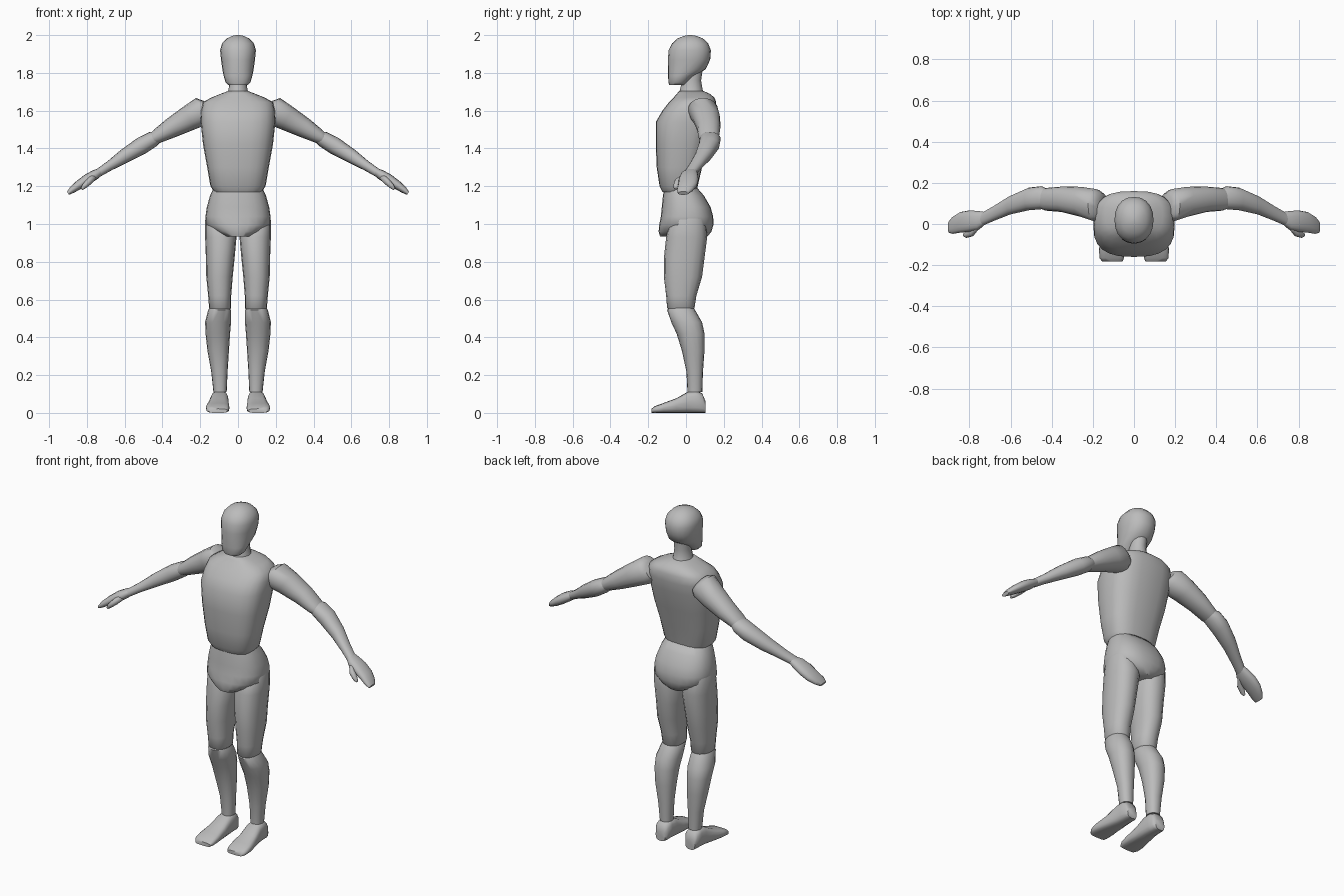
import bpy, bmesh, math
from mathutils import Vector

grey = bpy.data.materials.new("mannequin grey")
grey.diffuse_color = (0.5, 0.5, 0.5, 1)


def loft(name, rings, power=2.3, sides=16, mirror=False):
    """Skin closed sections. Each ring is (centre, half-axis u, half-axis v)."""
    bm = bmesh.new()
    loops = []
    for centre, u, v in rings:
        loop = []
        for i in range(sides):
            a = 2 * math.pi * i / sides
            c, s = math.cos(a), math.sin(a)
            p = centre + u * math.copysign(abs(c) ** (2 / power), c) \
                + v * math.copysign(abs(s) ** (2 / power), s)
            loop.append(bm.verts.new(p))
        loops.append(loop)
    for a, b in zip(loops, loops[1:]):
        for i in range(sides):
            j = (i + 1) % sides
            bm.faces.new((a[i], a[j], b[j], b[i]))
    bm.faces.new(loops[0])
    bm.faces.new(loops[-1])
    bmesh.ops.recalc_face_normals(bm, faces=bm.faces)
    mesh = bpy.data.meshes.new(name)
    bm.to_mesh(mesh)
    bm.free()
    mesh.materials.append(grey)
    ob = bpy.data.objects.new(name, mesh)
    bpy.context.collection.objects.link(ob)
    if mirror:
        ob.modifiers.new("Mirror", 'MIRROR').use_clip = False
    bpy.ops.object.select_all(action='DESELECT')
    ob.select_set(True)
    bpy.context.view_layer.objects.active = ob
    bpy.ops.object.shade_smooth_by_angle(angle=math.radians(50))
    return ob


def level(rows):
    """Horizontal sections from (z, x0, x1, y0, y1)."""
    return [(Vector(((a + b) / 2, (c + d) / 2, z)),
             Vector(((b - a) / 2, 0, 0)), Vector((0, (d - c) / 2, 0)))
            for z, a, b, c, d in rows]


def body(rows):
    """Horizontal sections centred on x from (z, half width, y0, y1)."""
    return level([(z, -w, w, c, d) for z, w, c, d in rows])


def upright(rows):
    """Sections facing forward from (y, x0, x1, top)."""
    return [(Vector(((a + b) / 2, y, t / 2)),
             Vector(((b - a) / 2, 0, 0)), Vector((0, 0, t / 2)))
            for y, a, b, t in rows]


def slanted(rows):
    """Sections square to the sloping arm from (x, y, z, thickness, depth)."""
    return [(Vector((x, y, z)), Vector((0.5, 0, 0.866)) * r, Vector((0, d, 0)))
            for x, y, z, r, d in rows]


# Head with flat face and overhanging jaw
loft("head", body([
    (1.735, .05, -.088, -.005), (1.75, .066, -.093, .01), (1.785, .076, -.095, .05),
    (1.82, .083, -.096, .105), (1.87, .09, -.096, .128), (1.92, .095, -.092, .132),
    (1.955, .085, -.075, .118), (1.982, .06, -.045, .09), (1.996, .03, -.01, .055),
    (2.0, .008, .012, .03)]), 2.2, 20)

# Neck
loft("neck", body([
    (1.66, .075, -.045, .11), (1.71, .05, -.032, .088),
    (1.76, .045, -.02, .08), (1.83, .045, -.01, .09)]), 2)

# Ribcage and waist
loft("torso", body([
    (1.17, .125, -.125, .055), (1.2, .146, -.14, .062), (1.3, .163, -.155, .085),
    (1.42, .185, -.16, .12), (1.54, .198, -.16, .15), (1.6, .196, -.125, .16),
    (1.645, .185, -.09, .16), (1.67, .14, -.065, .15), (1.69, .09, -.048, .125),
    (1.705, .05, -.035, .09)]), 2.7, 24)

# Pelvis
loft("pelvis", body([
    (1.19, .13, -.115, .06), (1.15, .148, -.122, .095), (1.09, .165, -.128, .13),
    (1.04, .172, -.133, .144), (.995, .17, -.142, .145), (.96, .125, -.145, .135),
    (.935, .075, -.138, .115)]), 2.4, 24)

# Legs
loft("thigh", level([
    (1.06, .07, .16, -.03, .08), (1.02, .03, .174, -.085, .105),
    (.93, .008, .174, -.105, .112), (.82, .018, .17, -.117, .098),
    (.72, .028, .168, -.117, .085), (.62, .036, .158, -.105, .055),
    (.555, .036, .153, -.1, .045), (.54, .05, .14, -.085, .035)]), 2.3, mirror=True)
loft("calf", level([
    (.57, .055, .145, -.08, .03), (.545, .038, .158, -.1, .048),
    (.48, .037, .174, -.078, .085), (.42, .042, .172, -.05, .098),
    (.33, .048, .162, -.022, .098), (.22, .055, .142, .002, .09),
    (.11, .06, .13, .008, .086)]), 2.2, mirror=True)
loft("foot", upright([
    (.102, .068, .13, .065), (.085, .055, .14, .105), (.05, .053, .142, .118),
    (.01, .05, .146, .112), (-.05, .048, .158, .078), (-.12, .045, .17, .052),
    (-.165, .048, .168, .036), (-.182, .056, .155, .022)]), 3, mirror=True)

# Arms
loft("upper_arm", slanted([
    (.155, .085, 1.605, .055, .065), (.185, .09, 1.6, .077, .08),
    (.26, .108, 1.56, .067, .073), (.35, .12, 1.51, .054, .062),
    (.43, .12, 1.463, .038, .055), (.455, .12, 1.448, .03, .045)]), 2.2, mirror=True)
loft("forearm", slanted([
    (.42, .125, 1.465, .03, .045), (.45, .128, 1.45, .042, .056),
    (.51, .122, 1.415, .046, .055), (.6, .092, 1.36, .038, .045),
    (.68, .052, 1.308, .026, .036), (.74, .022, 1.27, .022, .032)]), 2.2, mirror=True)
loft("hand", slanted([
    (.725, .028, 1.28, .018, .03), (.755, .018, 1.262, .026, .045),
    (.8, .014, 1.235, .028, .052), (.845, .008, 1.205, .024, .05),
    (.88, -.006, 1.18, .018, .042), (.9, -.015, 1.163, .01, .028)]), 2.3, mirror=True)
loft("thumb", slanted([
    (.755, -.005, 1.255, .016, .018), (.785, -.04, 1.228, .018, .02),
    (.815, -.052, 1.2, .014, .016), (.828, -.053, 1.185, .007, .008)]), 2, 10, mirror=True)
